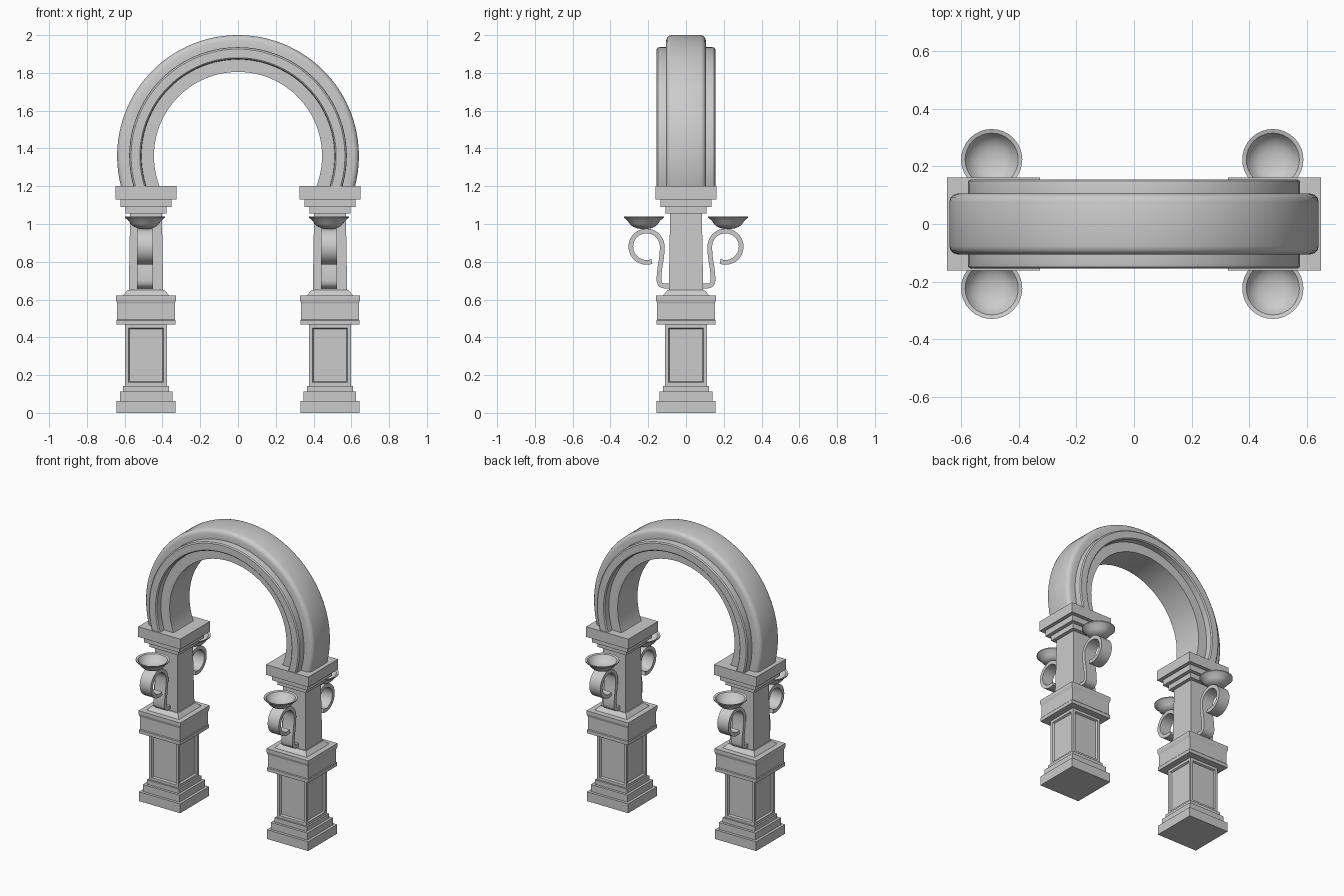
import bpy, bmesh, math
from mathutils import Vector
from mathutils.geometry import interpolate_bezier

if "Cube" in bpy.data.objects:
    bpy.data.objects.remove(bpy.data.objects["Cube"])

PX = 0.487        # pillar spacing from centre
ARCH_Z = 1.36     # centre height of the arch


def finish(name, bm, smooth=None):
    bmesh.ops.recalc_face_normals(bm, faces=bm.faces[:])
    me = bpy.data.meshes.new(name)
    bm.to_mesh(me)
    bm.free()
    ob = bpy.data.objects.new(name, me)
    bpy.context.collection.objects.link(ob)
    if smooth:
        bpy.ops.object.select_all(action='DESELECT')
        ob.select_set(True)
        bpy.context.view_layer.objects.active = ob
        bpy.ops.object.shade_smooth_by_angle(angle=math.radians(smooth))
    return ob


def bridge(bm, loops, closed=True):
    """Quads between successive vertex loops."""
    for a, b in zip(loops, loops[1:]):
        n = len(a)
        for i in range(n if closed else n - 1):
            j = (i + 1) % n
            bm.faces.new((a[i], a[j], b[j], b[i]))


def square_stack(name, x, profile, panel=None):
    """Square moulding from (half width, z) steps; panel = z range to recess."""
    bm = bmesh.new()
    loops = [[bm.verts.new((x + sx * h, sy * h, z))
              for sx, sy in ((-1, -1), (1, -1), (1, 1), (-1, 1))] for h, z in profile]
    bridge(bm, loops)
    bm.faces.new(loops[0])
    bm.faces.new(loops[-1])
    bmesh.ops.recalc_face_normals(bm, faces=bm.faces[:])
    if panel:
        sides = [f for f in bm.faces if abs(f.normal.z) < .1
                 and panel[0] < f.calc_center_median().z < panel[1]]
        bmesh.ops.inset_individual(bm, faces=sides, thickness=0.026)
        bmesh.ops.inset_individual(bm, faces=sides, thickness=0.008, depth=-0.012)
    return finish(name, bm)


def scroll_path():
    """Centre line (y, z) of the scroll bracket."""
    pts = [(.08, .672), (.10, .672)]
    pts += [(.115 + .028 * math.sin(t), .70 - .028 * math.cos(t))
            for t in (math.radians(a) for a in range(0, 90, 15))]
    stem = interpolate_bezier(Vector((.143, .70, 0)), Vector((.143, .78, 0)),
                              Vector((.126, .80, 0)), Vector((.126, .88, 0)), 12)
    pts += [(p.x, p.y) for p in stem]
    for a in range(170, -111, -10):
        t = math.radians(a)
        pts.append((.209 + .083 * math.cos(t), .88 + .083 * math.sin(t)))
    return pts


def scroll(name, x, side):
    bm = bmesh.new()
    pts = [Vector(p) for p in scroll_path()]
    loops = []
    for i, p in enumerate(pts):
        d = (pts[min(i + 1, len(pts) - 1)] - pts[max(i - 1, 0)]).normalized()
        n = Vector((-d.y, d.x)) * .0125
        loops.append([bm.verts.new((x + w, side * q.x, q.y))
                      for w, q in ((-.042, p + n), (.042, p + n), (.042, p - n), (-.042, p - n))])
    bridge(bm, loops)
    bm.faces.new(loops[0])
    bm.faces.new(loops[-1])
    return finish(name, bm, 35)


def bowl(name, x, y, n=32):
    """Lathed dish: outside, lip, inside."""
    prof = [(.02, .974), (.04, .978), (.06, .987), (.075, 1.0), (.086, 1.018), (.106, 1.034),
            (.106, 1.04), (.092, 1.036), (.08, 1.016), (.062, 1.0), (.04, .991), (.015, .987)]
    bm = bmesh.new()
    loops = [[bm.verts.new((x + r * math.cos(2 * math.pi * i / n),
                            y + r * math.sin(2 * math.pi * i / n), z)) for i in range(n)]
             for r, z in prof]
    bridge(bm, loops)
    bm.faces.new(loops[0])
    bm.faces.new(loops[-1])
    return finish(name, bm, 40)


# Arch: moulded section swept past the half circle, trimmed flat on the capitals
half = [(.445, .108), (.511, .108), (.513, .148), (.520, .155), (.566, .155), (.574, .149),
        (.576, .140), (.576, .105), (.612, .105), (.626, .101), (.636, .091), (.64, .077)]
section = half + [(r, -y) for r, y in reversed(half)]
bm = bmesh.new()
loops = []
for i in range(73):
    t = math.radians(-24 + 228 * i / 72)
    loops.append([bm.verts.new((r * math.cos(t), y, ARCH_Z + r * math.sin(t))) for r, y in section])
bridge(bm, loops)
bm.faces.new(loops[0])
bm.faces.new(loops[-1])
cut = bmesh.ops.bisect_plane(bm, geom=bm.verts[:] + bm.edges[:] + bm.faces[:],
                             plane_co=(0, 0, 1.198), plane_no=(0, 0, -1), clear_outer=True)
finish("arch", bm, 35)

# Pillars with their brackets and bowls
for label, sx in (("left", -1), ("right", 1)):
    x = sx * PX
    square_stack(label + "_pedestal", x,
                 [(.157, 0), (.157, .064), (.139, .064), (.139, .112), (.122, .112),
                  (.122, .143), (.111, .143), (.111, .467)], panel=(.2, .45))
    square_stack(label + "_block", x,
                 [(.157, .467), (.157, .49), (.153, .495), (.153, .58), (.159, .6),
                  (.159, .622), (.122, .622), (.098, .65)])
    square_stack(label + "_shaft", x, [(.091, .648), (.084, 1.06)])
    square_stack(label + "_capital", x,
                 [(.109, 1.055), (.109, 1.09), (.135, 1.09), (.135, 1.13),
                  (.161, 1.13), (.161, 1.2)])
    for face, sy in (("front", -1), ("back", 1)):
        scroll(f"{label}_{face}_bracket", x - .006, sy)
        bowl(f"{label}_{face}_bowl", x - .006, sy * .223)
